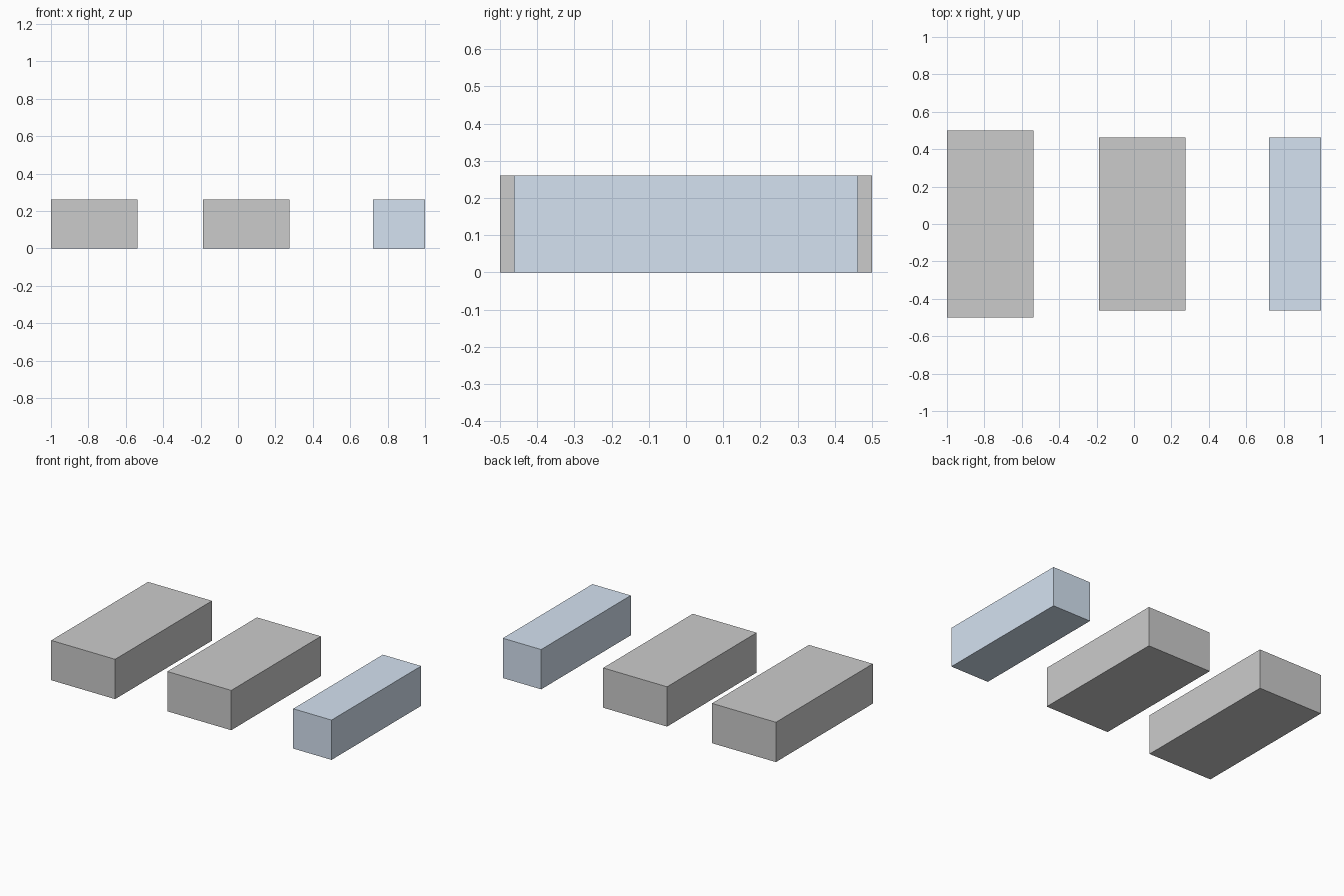
import bpy

if "Cube" in bpy.data.objects:
    bpy.data.objects.remove(bpy.data.objects["Cube"])

HEIGHT = 0.26


def block(name, x0, x1, half_depth):
    """Flat-faced box standing on z = 0, centred on y = 0."""
    bpy.ops.mesh.primitive_cube_add(size=1, location=((x0 + x1) / 2, 0, HEIGHT / 2))
    ob = bpy.context.object
    ob.name = name
    ob.scale = (x1 - x0, 2 * half_depth, HEIGHT)
    bpy.ops.object.transform_apply(location=False, rotation=False, scale=True)
    return ob


# Two wide grey blocks
block("left_block", -1.0, -0.538, 0.5)
block("middle_block", -0.187, 0.275, 0.4625)

# Narrow blue block
narrow = block("right_block", 0.723, 1.0, 0.4625)
blue = bpy.data.materials.new("pale_blue")
blue.diffuse_color = (0.66, 0.76, 0.88, 1)
blue.use_nodes = True
blue.node_tree.nodes["Principled BSDF"].inputs["Base Color"].default_value = blue.diffuse_color
narrow.data.materials.append(blue)
